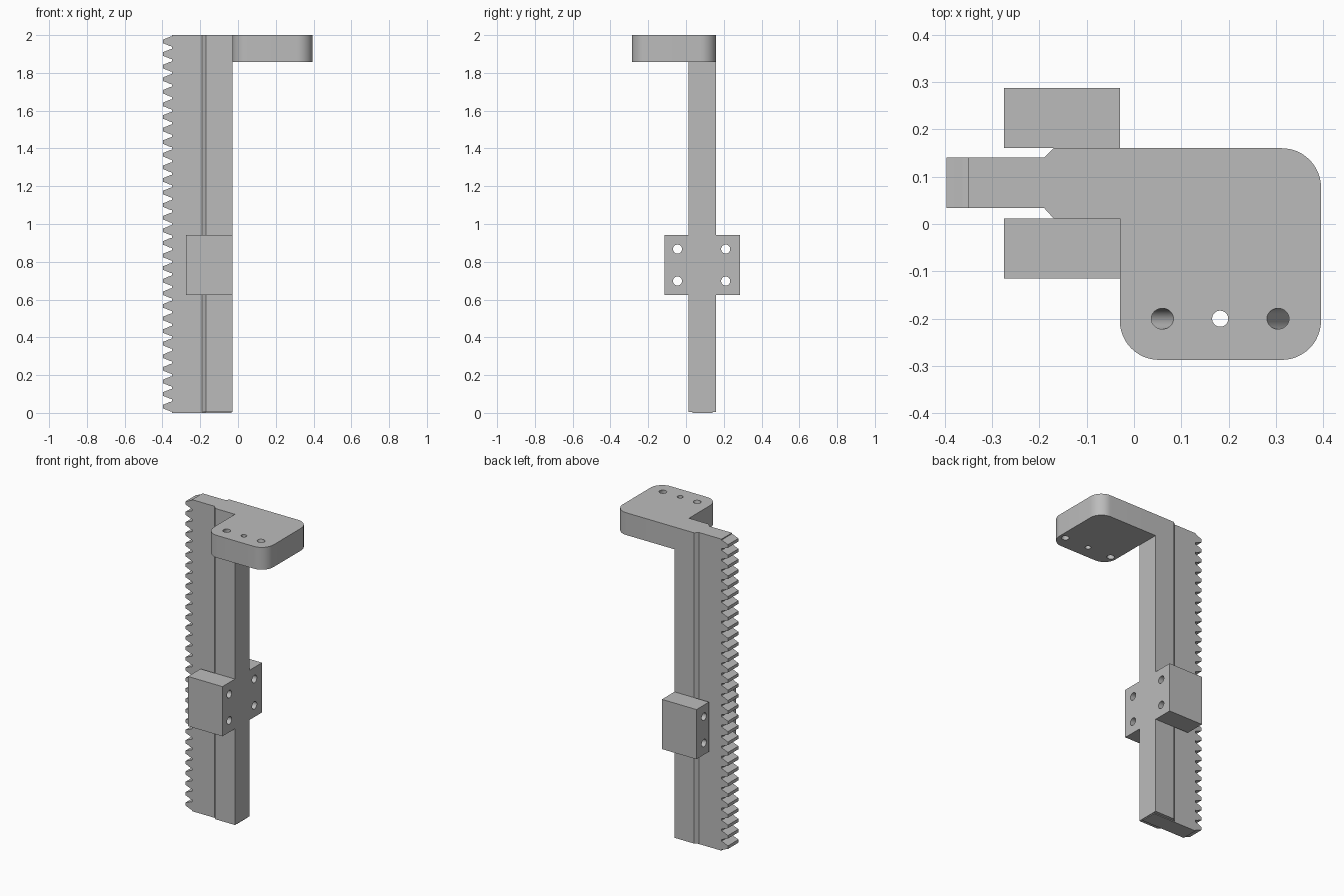
import bpy
import math
from mathutils import Vector

cube = bpy.data.objects.get("Cube")
if cube:
    bpy.data.objects.remove(cube, do_unlink=True)

grey = bpy.data.materials.new("machined grey")
grey.use_nodes = True
colour = (0.5, 0.5, 0.5, 1)
grey.diffuse_color = colour
grey.node_tree.nodes["Principled BSDF"].inputs["Base Color"].default_value = colour


def prism(name, outline, place, low, high):
    """Extrude a 2D outline from low to high; place maps (a, b, depth) to 3D."""
    n = len(outline)
    verts = [place(a, b, d) for d in (low, high) for a, b in outline]
    faces = [list(range(n))[::-1], list(range(n, 2 * n))]
    faces += [(i, (i + 1) % n, (i + 1) % n + n, i + n) for i in range(n)]
    mesh = bpy.data.meshes.new(name)
    mesh.from_pydata(verts, [], faces)
    mesh.materials.append(grey)
    obj = bpy.data.objects.new(name, mesh)
    bpy.context.collection.objects.link(obj)
    activate(obj)
    bpy.ops.object.mode_set(mode='EDIT')
    bpy.ops.mesh.select_all(action='SELECT')
    bpy.ops.mesh.normals_make_consistent(inside=False)
    bpy.ops.object.mode_set(mode='OBJECT')
    return obj


def activate(obj):
    bpy.ops.object.select_all(action='DESELECT')
    obj.select_set(True)
    bpy.context.view_layer.objects.active = obj


def drill(obj, centre, axis, radius):
    """Cut a round through hole along the axis."""
    turn = Vector(axis).to_track_quat('Z', 'Y').to_euler()
    bpy.ops.mesh.primitive_cylinder_add(vertices=32, radius=radius, depth=0.6,
                                        location=centre, rotation=turn)
    cutter = bpy.context.object
    cutter.hide_render = True
    cutter.data.materials.append(grey)
    mod = obj.modifiers.new("hole", 'BOOLEAN')
    mod.operation, mod.solver, mod.object = 'DIFFERENCE', 'EXACT', cutter
    activate(obj)
    bpy.ops.object.modifier_apply(modifier=mod.name)
    bpy.data.objects.remove(cutter, do_unlink=True)


def smooth(obj):
    activate(obj)
    bpy.ops.object.shade_smooth_by_angle(angle=math.radians(30))


def upright(x, y, z):
    return (x, y, z)


def sideways(x, z, y):
    return (x, y, z)


# Wide rail with chamfered step towards the rack
BACK, FRONT, EDGE, TOP = 0.16, 0.012, -0.03, 2.0
rail = [(-0.19, 0.034), (-0.17, FRONT), (EDGE, FRONT),
        (EDGE, BACK), (-0.17, BACK), (-0.19, 0.14)]
prism("rail", rail, upright, 0.005, TOP)

# Toothed rack, with a thin tongue running under the rail
TEETH = 30
pitch = TOP / TEETH
root, tip = -0.35, -0.396
profile = [(EDGE - 0.005, 0.02), (EDGE - 0.005, 0), (root, 0)]
for i in range(TEETH):
    mid = (i + 0.5) * pitch
    flank = [(root, 0.027), (root - 0.012, 0.024), (tip + 0.016, 0.016), (tip, 0.01)]
    profile += [(x, mid - h) for x, h in flank]
    profile += [(x, mid + h) for x, h in reversed(flank)]
profile += [(root, TOP), (-0.19, TOP), (-0.19, 0.02)]
prism("toothed_rack", profile, sideways, 0.034, 0.14)

# Mounting flange with three rounded corners
RADIUS, RIGHT, NEAR = 0.083, 0.395, -0.287
outline = [(EDGE, BACK)]
corners = [(EDGE + RADIUS, NEAR + RADIUS, 180), (RIGHT - RADIUS, NEAR + RADIUS, 270),
           (RIGHT - RADIUS, BACK - RADIUS, 0)]
for cx, cy, start in corners:
    for step in range(13):
        a = math.radians(start + step * 7.5)
        outline.append((cx + RADIUS * math.cos(a), cy + RADIUS * math.sin(a)))
flange = prism("mounting_flange", outline, upright, 1.857, TOP)

# Straight centre hole and two holes that splay outwards going down
for side, radius in ((-1, 0.022), (0, 0.017), (1, 0.022)):
    drill(flange, (0.182 + side * 0.122, -0.2, TOP), (-side * 0.36, 0, 1), radius)
smooth(flange)

# Pair of drilled guide blocks either side of the rail
for name, near, far, hole_y in (("front_guide_block", -0.115, FRONT, -0.045),
                                ("back_guide_block", BACK, 0.287, 0.21)):
    block = prism(name, [(-0.275, near), (EDGE, near), (EDGE, far), (-0.275, far)],
                  upright, 0.623, 0.942)
    for z in (0.698, 0.867):
        drill(block, (-0.15, hole_y, z), (1, 0, 0), 0.024)
    smooth(block)
